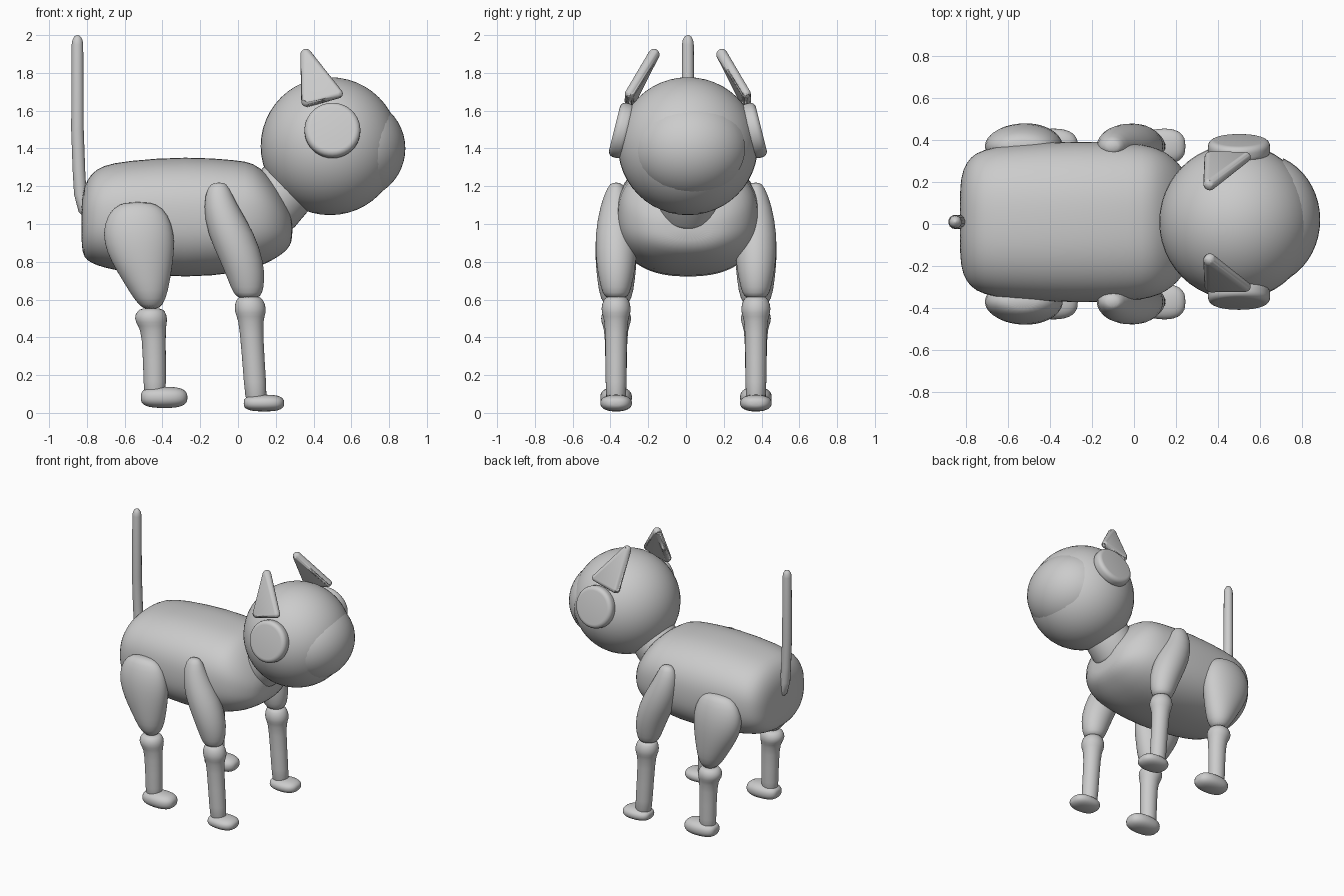
import bpy, bmesh
from math import cos, sin, pi, radians
from mathutils import Matrix, Vector

if "Cube" in bpy.data.objects:
    bpy.data.objects.remove(bpy.data.objects["Cube"])

MID = 0.01  # slight sideways offset of body and head


def finish(bm, name, subsurf=0):
    bmesh.ops.recalc_face_normals(bm, faces=bm.faces)
    me = bpy.data.meshes.new(name)
    bm.to_mesh(me)
    bm.free()
    for p in me.polygons:
        p.use_smooth = True
    ob = bpy.data.objects.new(name, me)
    bpy.context.collection.objects.link(ob)
    if subsurf:
        m = ob.modifiers.new("smooth", 'SUBSURF')
        m.levels = m.render_levels = subsurf
    return ob


def loft(name, rings, y=0.0, axis='x', n=2.0, seg=24):
    """Rings are (position along axis, centre, y radius, other radius)."""
    bm = bmesh.new()
    loops = []
    for t, c, ry, r in rings:
        loop = []
        for i in range(seg):
            a = 2 * pi * i / seg
            u = abs(cos(a)) ** (2 / n) * (1 if cos(a) >= 0 else -1)
            v = abs(sin(a)) ** (2 / n) * (1 if sin(a) >= 0 else -1)
            p = (t, y + ry * u, c + r * v) if axis == 'x' else (c + r * v, y + ry * u, t)
            loop.append(bm.verts.new(p))
        loops.append(loop)
    for a, b in zip(loops, loops[1:]):
        for i in range(seg):
            j = (i + 1) % seg
            bm.faces.new((a[i], a[j], b[j], b[i]))
    bm.faces.new(loops[0])
    bm.faces.new(loops[-1])
    return finish(bm, name, 1)


def ball(bm, centre, scale):
    m = Matrix.Translation(centre) @ Matrix.Diagonal((*scale, 1))
    bmesh.ops.create_uvsphere(bm, u_segments=48, v_segments=24, radius=1, matrix=m)


# Barrel-shaped body
loft("body", [
    (-0.83, 1.00, 0.17, 0.12), (-0.815, 1.01, 0.25, 0.19), (-0.78, 1.03, 0.31, 0.235),
    (-0.72, 1.04, 0.345, 0.27), (-0.60, 1.04, 0.37, 0.295), (-0.27, 1.035, 0.387, 0.325),
    (0.0, 1.04, 0.377, 0.298), (0.08, 1.045, 0.362, 0.28), (0.15, 1.03, 0.335, 0.24),
    (0.21, 1.01, 0.285, 0.185), (0.26, 0.985, 0.215, 0.125), (0.29, 0.975, 0.13, 0.065)],
    y=MID, n=2.4, seg=40)

# Neck collar
bm = bmesh.new()
bmesh.ops.create_cone(bm, cap_ends=True, segments=40, radius1=0.165, radius2=0.165, depth=0.22,
                      matrix=Matrix.Translation((0.22, MID, 1.145)) @ Matrix.Rotation(radians(40), 4, 'Y'))
bmesh.ops.bevel(bm, geom=[e for e in bm.edges if e.calc_face_angle(0) > 1], offset=0.04,
                segments=4, profile=0.5, affect='EDGES')
finish(bm, "neck")

# Head
bm = bmesh.new()
ball(bm, (0.487, MID, 1.412), (0.367, 0.37, 0.365))
finish(bm, "head")

# Face shield bulging from the front of the head
bm = bmesh.new()
ball(bm, (0.605, 0.02, 1.40), (0.281, 0.315, 0.275))
bmesh.ops.bisect_plane(bm, geom=bm.verts[:] + bm.edges[:] + bm.faces[:], dist=1e-5,
                       plane_co=(0.71, 0, 0), plane_no=(-1, 0, 0), clear_outer=True)
finish(bm, "face_shield")

# Tail
cu = bpy.data.curves.new("tail", 'CURVE')
cu.dimensions = '3D'
cu.bevel_depth = 0.034
cu.bevel_resolution = 5
cu.use_fill_caps = True
path = [(-0.77, 1.04, 1), (-0.815, 1.08, 1), (-0.835, 1.16, 1), (-0.842, 1.28, 1), (-0.85, 1.5, 1),
        (-0.85, 1.95, 0.92), (-0.85, 1.975, 0.8), (-0.85, 1.993, 0.5), (-0.85, 2.0, 0.1)]
sp = cu.splines.new('POLY')
sp.points.add(len(path) - 1)
for p, (x, z, r) in zip(sp.points, path):
    p.co = (x, MID, z, 1)
    p.radius = r
sp.use_smooth = True
bpy.context.collection.objects.link(bpy.data.objects.new("tail", cu))

for s, side in ((-1, "right"), (1, "left")):
    # Round side disc
    bm = bmesh.new()
    bmesh.ops.create_cone(bm, cap_ends=True, segments=40, radius1=0.148, radius2=0.148, depth=0.08,
                          matrix=Matrix.Translation((0.5, MID + s * 0.35, 1.495))
                          @ Matrix.Rotation(radians(-s * (90 - 14)), 4, 'X'))
    bmesh.ops.bevel(bm, geom=[e for e in bm.edges if e.calc_face_angle(0) > 1], offset=0.03,
                    segments=5, profile=0.5, affect='EDGES')
    finish(bm, side + "_side_disc")

    # Pointed ear: hull of three small balls
    bm = bmesh.new()
    for x, y, z, r in ((0.36, 0.18, 1.897, 0.03), (0.365, 0.305, 1.65, 0.03), (0.53, 0.308, 1.69, 0.025)):
        bmesh.ops.create_uvsphere(bm, u_segments=16, v_segments=10, radius=r,
                                  matrix=Matrix.Translation((x, MID + s * y, z)))
    res = bmesh.ops.convex_hull(bm, input=bm.verts[:])
    inner = {g for g in res["geom_interior"] + res["geom_unused"] if isinstance(g, bmesh.types.BMVert)}
    bmesh.ops.delete(bm, geom=list(inner), context='VERTS')
    finish(bm, side + "_ear")

    # Upper legs
    y = s * 0.37
    loft(side + "_front_thigh", [
        (1.22, -0.10, 0.02, 0.025), (1.20, -0.105, 0.045, 0.057), (1.10, -0.095, 0.085, 0.09),
        (0.95, -0.037, 0.112, 0.127), (0.80, 0.022, 0.108, 0.115), (0.70, 0.045, 0.09, 0.097),
        (0.63, 0.053, 0.072, 0.077), (0.605, 0.055, 0.05, 0.05)], y, 'z')
    loft(side + "_rear_thigh", [
        (1.117, -0.53, 0.03, 0.06), (1.09, -0.53, 0.065, 0.135), (1.00, -0.53, 0.10, 0.183),
        (0.90, -0.523, 0.112, 0.19), (0.80, -0.508, 0.11, 0.165), (0.70, -0.485, 0.10, 0.126),
        (0.60, -0.465, 0.085, 0.085), (0.545, -0.46, 0.04, 0.04)], y, 'z')

    # Lower legs with knee knobs
    for part, rings in (
        ("_front_shin", ((0.62, 0.06, 0.05), (0.60, 0.062, 0.073), (0.55, 0.065, 0.087), (0.51, 0.067, 0.075),
                         (0.47, 0.068, 0.06), (0.12, 0.093, 0.06), (0.04, 0.098, 0.055))),
        ("_rear_shin", ((0.555, -0.46, 0.05), (0.54, -0.46, 0.075), (0.50, -0.462, 0.09), (0.46, -0.455, 0.075),
                        (0.42, -0.445, 0.062), (0.13, -0.44, 0.06), (0.06, -0.44, 0.055)))):
        loft(side + part, [(z, x, r * 0.94, r) for z, x, r in rings], y, 'z')

    # Feet
    for part, x0, length, zc, h in (("_front_foot", 0.03, 0.215, 0.052, 0.045),
                                    ("_rear_foot", -0.515, 0.248, 0.082, 0.057)):
        prof = ((0, 0.35), (0.05, 0.65), (0.18, 0.88), (0.4, 0.98), (0.65, 1), (0.85, 0.85), (0.95, 0.6), (1, 0.3))
        loft(side + part, [(x0 + t * length, zc, 0.086 * k, h * min(1, k * 1.05)) for t, k in prof], y, 'x', 2.3)
